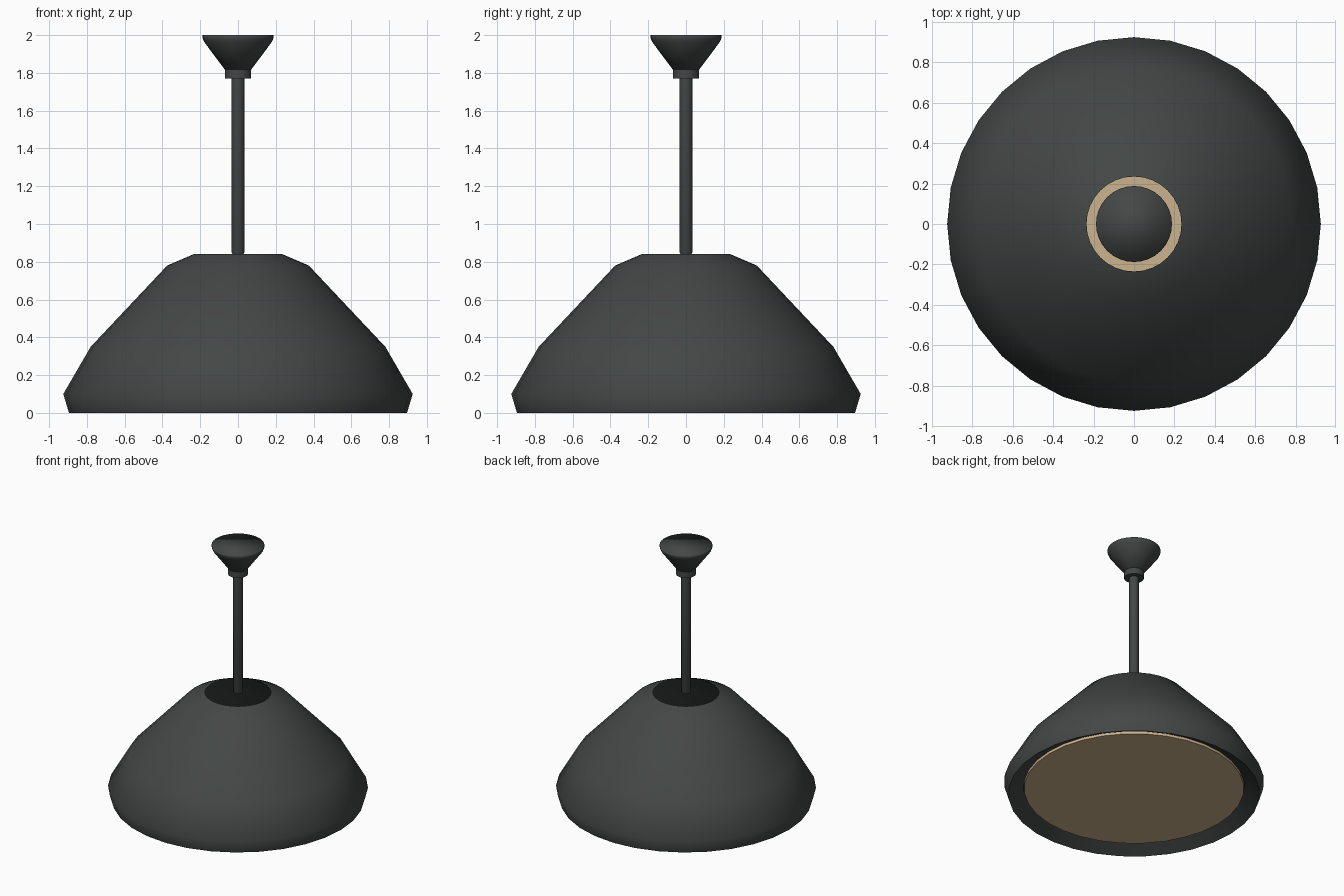
import bpy, bmesh, math

if "Cube" in bpy.data.objects:
    bpy.data.objects.remove(bpy.data.objects["Cube"])


def material(name, rgb):
    m = bpy.data.materials.new(name)
    m.diffuse_color = (*rgb, 1.0)
    m.use_nodes = True
    m.node_tree.nodes["Principled BSDF"].inputs["Base Color"].default_value = m.diffuse_color
    return m


DARK = material("charcoal metal", (0.056, 0.063, 0.061))
TAN = material("warm tan diffuser", (0.60, 0.45, 0.27))
SIDES = 32


def lathe(name, profile, mat, cap_start=False, cap_end=False, angle=None):
    """Spin (radius, z) points, listed so that faces point outwards."""
    bm = bmesh.new()
    rings = []
    for r, z in profile:
        rings.append([bm.verts.new((r * math.cos(2 * math.pi * i / SIDES),
                                    r * math.sin(2 * math.pi * i / SIDES), z))
                      for i in range(SIDES)])
    for a, b in zip(rings, rings[1:]):
        for i in range(SIDES):
            j = (i + 1) % SIDES
            bm.faces.new((a[i], a[j], b[j], b[i]))
    if cap_start:
        bm.faces.new(rings[0][::-1])
    if cap_end:
        bm.faces.new(rings[-1])
    me = bpy.data.meshes.new(name)
    bm.to_mesh(me)
    bm.free()
    me.materials.append(mat)
    ob = bpy.data.objects.new(name, me)
    bpy.context.collection.objects.link(ob)
    bpy.ops.object.select_all(action='DESELECT')
    ob.select_set(True)
    bpy.context.view_layer.objects.active = ob
    if angle is None:
        bpy.ops.object.shade_smooth()
    else:
        bpy.ops.object.shade_smooth_by_angle(angle=math.radians(angle))
    return ob


# Shade: inner lip under the rim, then the outer shell up to the open top
lathe("shade", [(0.785, 0.06), (0.895, 0.0), (0.925, 0.10), (0.78, 0.35),
                (0.375, 0.78), (0.235, 0.84)], DARK, angle=50)

# Diffuser disc sitting inside the lip
lathe("diffuser", [(0.782, 0.042), (0.782, 0.068)], TAN, True, True, angle=30)

# Hanging rod
lathe("rod", [(0.029, 0.84), (0.034, 0.85), (0.034, 1.78)], DARK, True, True, angle=50)

# Ceiling canopy with its collar and softly shaded flat top
lathe("collar", [(0.07, 1.77), (0.07, 1.82)], DARK, True, True, angle=30)
lathe("canopy", [(0.068, 1.815), (0.18, 1.965), (0.188, 1.985), (0.188, 2.0)],
      DARK, True, True)
